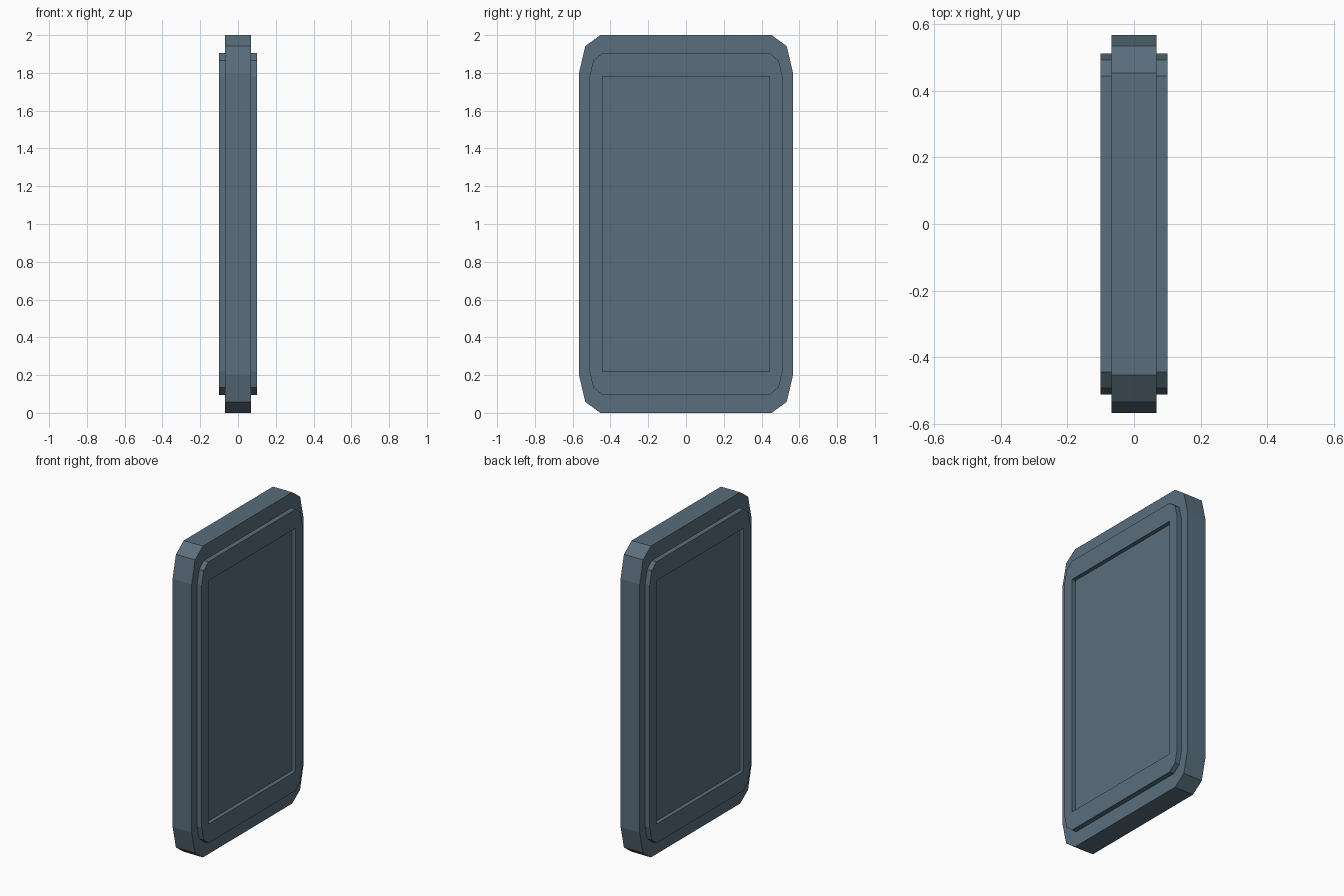
import bpy, bmesh

if "Cube" in bpy.data.objects:
    bpy.data.objects.remove(bpy.data.objects["Cube"])

# Corner points (y, z from mid-height) of one quarter of each outline
BODY = [(0.567, 0.798), (0.533, 0.942), (0.453, 1.0)]
RIM = [(0.511, 0.780), (0.491, 0.865), (0.443, 0.904)]
PANEL = [(0.443, 0.773), (0.441, 0.780), (0.434, 0.782)]


def outline(quarter):
    """Mirror a quarter outline into a closed loop of 12 points."""
    half = quarter + [(-y, z) for y, z in reversed(quarter)]
    return half + [(-y, -z) for y, z in half]


# Half of the layered section, from body edge to recessed panel floor
half_section = [(0.068, BODY), (0.068, RIM), (0.10, RIM), (0.10, PANEL), (0.074, PANEL)]
section = [(-x, q) for x, q in reversed(half_section)] + half_section

# Slab with a raised rim and sunken panel on both faces
bm = bmesh.new()
rings = [[bm.verts.new((x, y, z + 1.0)) for y, z in outline(q)] for x, q in section]
for a, b in zip(rings, rings[1:]):
    n = len(a)
    for i in range(n):
        j = (i + 1) % n
        bm.faces.new((a[i], a[j], b[j], b[i]))
bm.faces.new(rings[0])
bm.faces.new(rings[-1])
bmesh.ops.recalc_face_normals(bm, faces=bm.faces)

mesh = bpy.data.meshes.new("framed_slab")
bm.to_mesh(mesh)
bm.free()
slab = bpy.data.objects.new("framed_slab", mesh)
bpy.context.collection.objects.link(slab)

# Slate blue finish
slate = bpy.data.materials.new("slate_blue")
slate.diffuse_color = (0.10, 0.155, 0.20, 1.0)
slate.use_nodes = True
slate.node_tree.nodes["Principled BSDF"].inputs["Base Color"].default_value = slate.diffuse_color
mesh.materials.append(slate)
